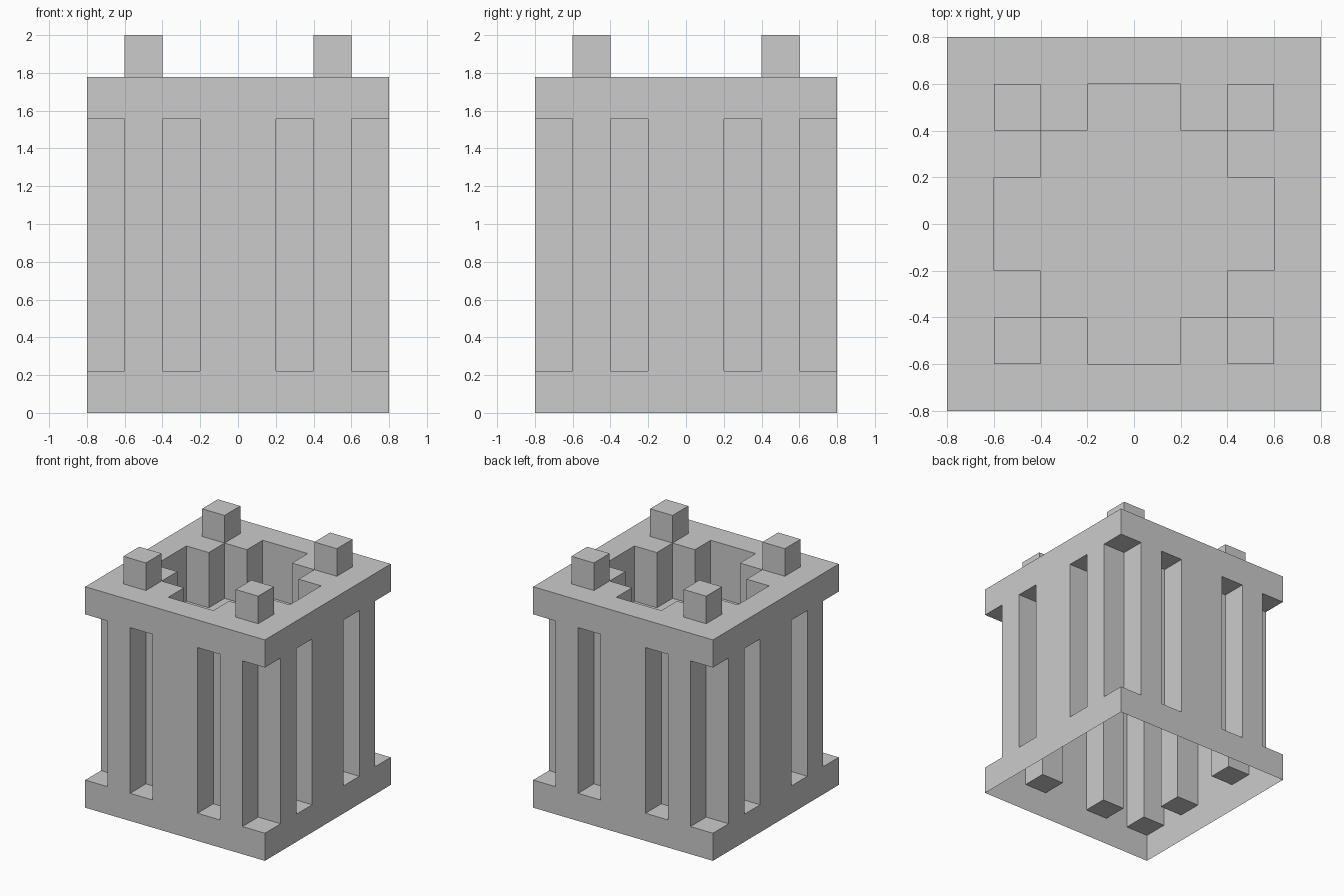
import bpy, bmesh
from mathutils import Vector

if "Cube" in bpy.data.objects:
    bpy.data.objects.remove(bpy.data.objects["Cube"])

LAYER = 2 / 9          # layer height
TOP = 8 * LAYER        # top of the block


def make_object(name, bm):
    bmesh.ops.recalc_face_normals(bm, faces=bm.faces)
    mesh = bpy.data.meshes.new(name)
    bm.to_mesh(mesh)
    bm.free()
    ob = bpy.data.objects.new(name, mesh)
    bpy.context.scene.collection.objects.link(ob)
    return ob


def add_box(bm, lo, hi):
    lo, hi = Vector(lo), Vector(hi)
    verts = bmesh.ops.create_cube(bm, size=1)["verts"]
    for v in verts:
        v.co = Vector(((lo[i] + hi[i]) / 2 + v.co[i] * (hi[i] - lo[i])) for i in range(3))
    return verts


def delete_bottom(bm, z):
    faces = [f for f in bm.faces if all(abs(v.co.z - z) < 1e-3 for v in f.verts)]
    bmesh.ops.delete(bm, geom=faces, context='FACES')


# Main block
bm = bmesh.new()
add_box(bm, (-.8, -.8, 0), (.8, .8, TOP))
body = make_object("crate_body", bm)

# Cutter for the wall slots and corner notches
bm = bmesh.new()
z0, z1 = LAYER, 7 * LAYER
for sx in (-1, 1):
    for sy in (-1, 1):
        for (xa, xb), (ya, yb) in (((.2, .4), (.6, 1)), ((.6, 1), (.2, .4)), ((.6, 1), (.6, 1))):
            xs = sorted((sx * xa, sx * xb))
            ys = sorted((sy * ya, sy * yb))
            add_box(bm, (xs[0], ys[0], z0), (xs[1], ys[1], z1))
slots = make_object("slot_cutter", bm)

# Cutter for the stepped recess in the top
bm = bmesh.new()
quarter = [(.6, -.2), (.6, .2), (.4, .2), (.4, .4), (.2, .4)]
profile = []
for turn in range(4):
    for x, y in quarter:
        for _ in range(turn):
            x, y = -y, x
        profile.append((x, y, 6 * LAYER))
face = bm.faces.new([bm.verts.new(p) for p in profile])
ext = bmesh.ops.extrude_face_region(bm, geom=[face])["geom"]
bmesh.ops.translate(bm, vec=(0, 0, 1), verts=[g for g in ext if isinstance(g, bmesh.types.BMVert)])
recess = make_object("recess_cutter", bm)

# Cut the block
for cutter in (slots, recess):
    cutter.hide_render = True
    mod = body.modifiers.new(cutter.name, 'BOOLEAN')
    mod.operation = 'DIFFERENCE'
    mod.solver = 'EXACT'
    mod.object = cutter
bpy.context.view_layer.update()
cut = bpy.data.meshes.new_from_object(body.evaluated_get(bpy.context.evaluated_depsgraph_get()))
body.modifiers.clear()
body.data = cut
for cutter in (slots, recess):
    bpy.data.objects.remove(cutter)

# The underside is open
bm = bmesh.new()
bm.from_mesh(cut)
delete_bottom(bm, 0)
bm.to_mesh(cut)
bm.free()

# Four corner pegs
for sx, side in ((-1, "left"), (1, "right")):
    for sy, end in ((-1, "front"), (1, "back")):
        bm = bmesh.new()
        add_box(bm, (sx * .5 - .1, sy * .5 - .1, TOP), (sx * .5 + .1, sy * .5 + .1, 2))
        delete_bottom(bm, TOP)
        make_object(f"peg_{end}_{side}", bm)
